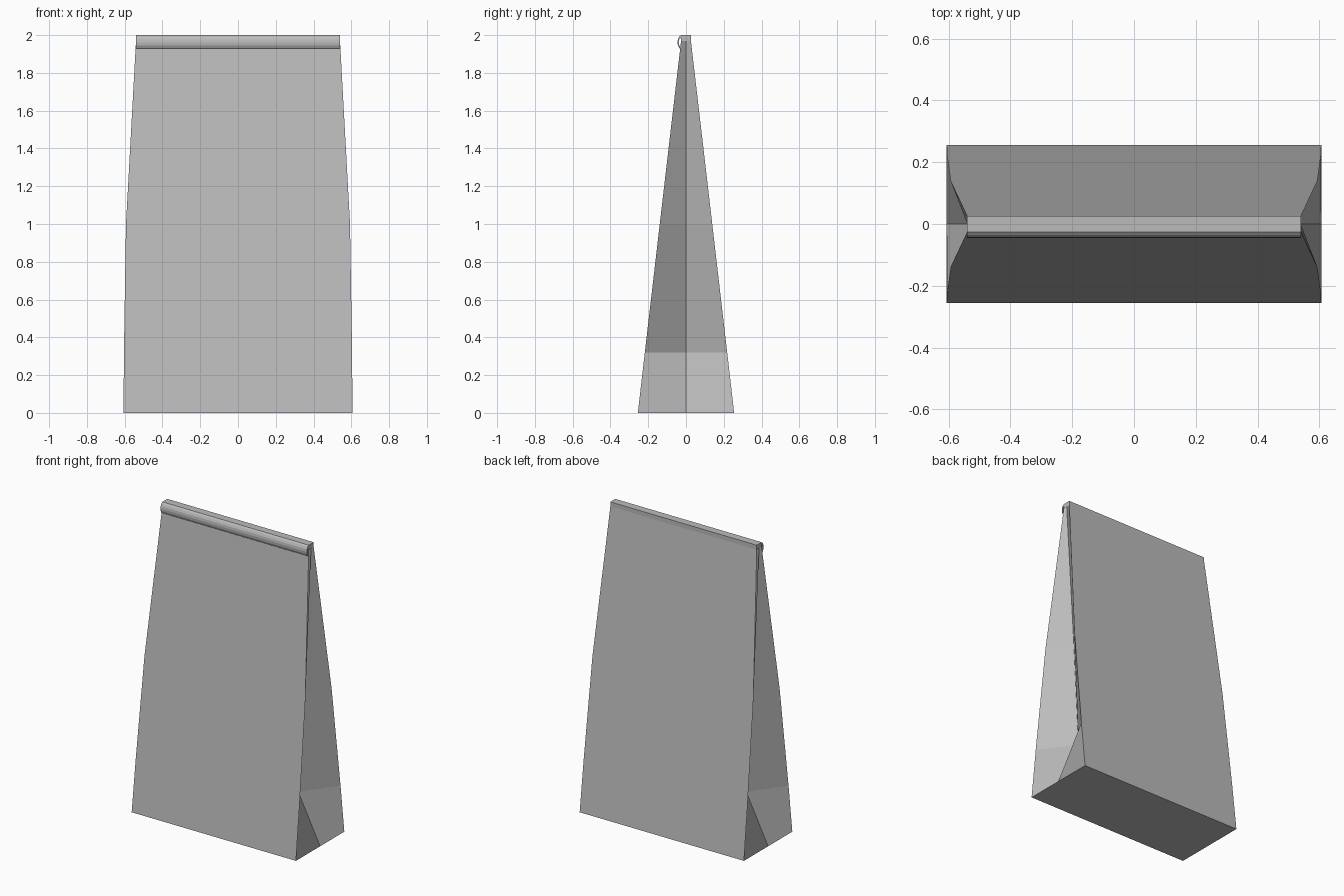
import bpy, bmesh

if "Cube" in bpy.data.objects:
    bpy.data.objects.remove(bpy.data.objects["Cube"])

grey = bpy.data.materials.new("bag_grey")
grey.diffuse_color = (0.5, 0.5, 0.5, 1.0)
grey.use_nodes = True
grey.node_tree.nodes["Principled BSDF"].inputs["Base Color"].default_value = grey.diffuse_color


def make_object(name, bm):
    bmesh.ops.recalc_face_normals(bm, faces=bm.faces)
    mesh = bpy.data.meshes.new(name)
    bm.to_mesh(mesh)
    bm.free()
    mesh.materials.append(grey)
    obj = bpy.data.objects.new(name, mesh)
    bpy.context.collection.objects.link(obj)
    return obj


# Bag body: six-point rings (z, half width, half depth, side crease x)
levels = [
    (0.00, 0.606, 0.255, 0.606),
    (0.32, 0.604, 0.218, 0.445),
    (1.00, 0.593, 0.139, 0.481),
    (1.97, 0.540, 0.026, 0.539),
    (2.00, 0.540, 0.026, 0.540),
]
bm = bmesh.new()
rings = []
for z, x, y, c in levels:
    outline = [(x, -y), (c, 0), (x, y), (-x, y), (-c, 0), (-x, -y)]
    rings.append([bm.verts.new((px, py, z)) for px, py in outline])
for low, high in zip(rings, rings[1:]):
    for i in range(6):
        j = (i + 1) % 6
        bm.faces.new((low[i], low[j], high[j], high[i]))
bm.faces.new(rings[0])
bm.faces.new(rings[-1])
make_object("paper_bag_body", bm)

# Rolled lip: thin curled sheet along the front of the top edge (y, z)
curl = [(-0.026, 2.0), (-0.036, 1.992), (-0.043, 1.978), (-0.045, 1.962),
        (-0.043, 1.945), (-0.037, 1.933), (-0.032, 1.929)]
inner = [(-0.030, 1.936), (-0.036, 1.947), (-0.038, 1.962),
         (-0.036, 1.976), (-0.026, 1.986)]
profile = curl + inner
bm = bmesh.new()
face = bm.faces.new([bm.verts.new((-0.54, y, z)) for y, z in profile])
sweep = bmesh.ops.extrude_face_region(bm, geom=[face], use_keep_orig=True)
verts = [v for v in sweep["geom"] if isinstance(v, bmesh.types.BMVert)]
bmesh.ops.translate(bm, verts=verts, vec=(1.08, 0, 0))
make_object("rolled_lip", bm)
